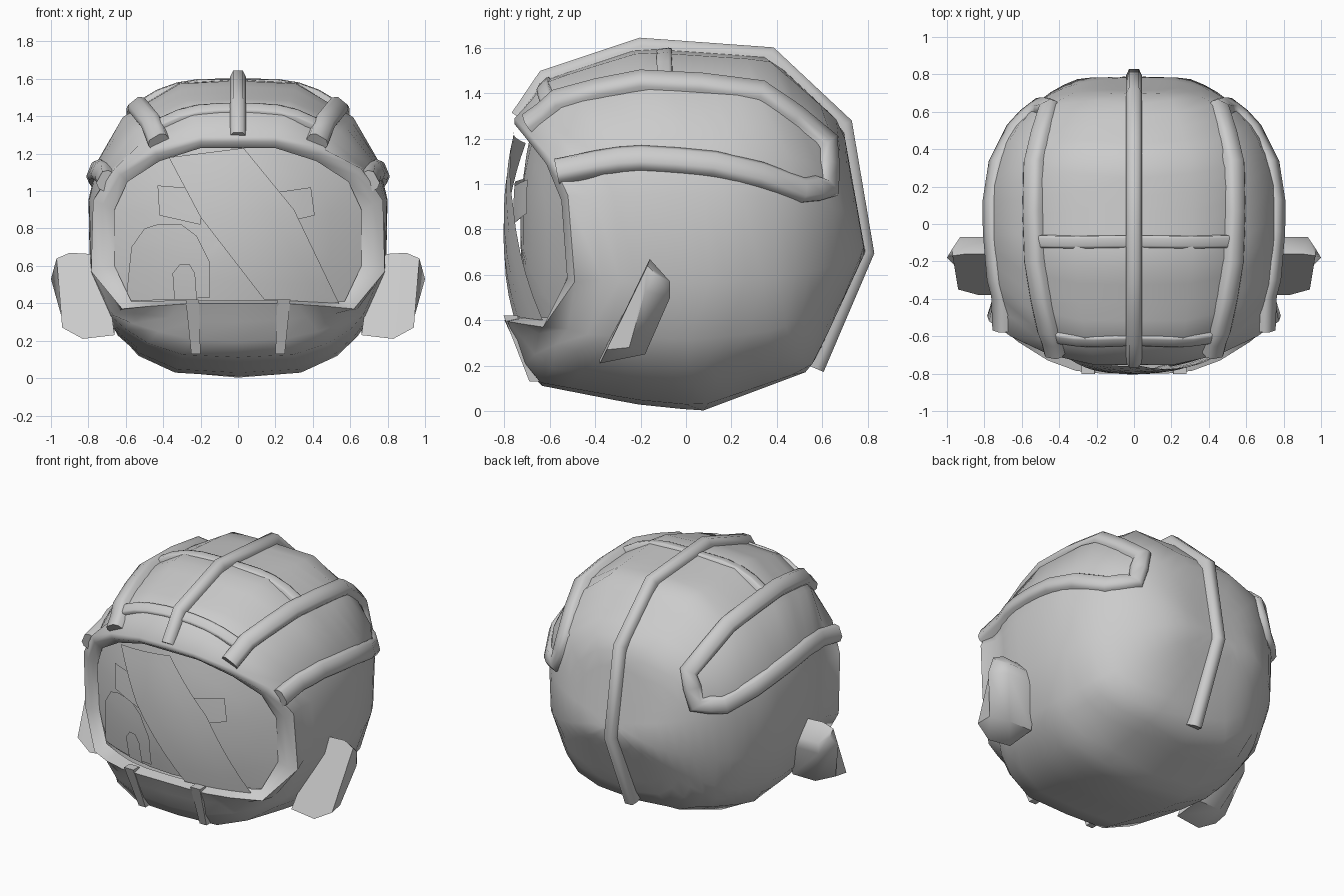
import bpy, bmesh, math
from mathutils import Vector as V

if "Cube" in bpy.data.objects:
    bpy.data.objects.remove(bpy.data.objects["Cube"])

C = V((0, 0, .78))
# centre-line silhouette (y, z) of the helmet shell
PROFILE = [(-.2, 1.6), (.37, 1.56), (.69, 1.26), (.79, .7), (.55, .18), (.07, 0),
           (-.22, .03), (-.68, .12), (-.79, .39), (-1.1, .8), (-.76, 1.27), (-.62, 1.46)]
POLAR = sorted((math.atan2(z - C.z, y) % math.tau, math.hypot(y, z - C.z)) for y, z in PROFILE)
POLAR = [(POLAR[-1][0] - math.tau, POLAR[-1][1])] + POLAR + [(POLAR[0][0] + math.tau, POLAR[0][1])]


def rho(a):
    a %= math.tau
    for (a0, r0), (a1, r1) in zip(POLAR, POLAR[1:]):
        if a0 <= a <= a1:
            # exact hit on the straight segment between the two points
            return r0 * r1 * math.sin(a1 - a0) / (r0 * math.sin(a - a0) + r1 * math.sin(a1 - a))


def project(p):
    """Push a point radially onto the shell surface (flat middle, rounded flanks)."""
    d = V(p) - C
    h = math.hypot(d.y, d.z) / rho(math.atan2(d.z, d.y))
    lo, hi = 0, 20
    for _ in range(40):
        t = (lo + hi) / 2
        q = (max(0, t * abs(d.x) - .15) / .66) ** 2.2 + (t * h) ** 2.2
        lo, hi = (t, hi) if q < 1 else (lo, t)
    return C + d * t


def make(name, verts, faces, angle=40):
    me = bpy.data.meshes.new(name)
    me.from_pydata([tuple(v) for v in verts], [], faces)
    bm = bmesh.new()
    bm.from_mesh(me)
    bmesh.ops.remove_doubles(bm, verts=bm.verts, dist=1e-5)
    bmesh.ops.recalc_face_normals(bm, faces=bm.faces)
    bm.to_mesh(me)
    bm.free()
    ob = bpy.data.objects.new(name, me)
    bpy.context.collection.objects.link(ob)
    bpy.ops.object.select_all(action='DESELECT')
    ob.select_set(True)
    bpy.context.view_layer.objects.active = ob
    bpy.ops.object.shade_smooth_by_angle(angle=math.radians(angle))
    return ob


def loft(name, rings, caps=(), angle=40):
    n = len(rings[0])
    faces = [(r * n + i, r * n + (i + 1) % n, (r + 1) * n + (i + 1) % n, (r + 1) * n + i)
             for r in range(len(rings) - 1) for i in range(n)]
    faces += [tuple(range(c * n, c * n + n)) for c in caps]
    return make(name, [v for r in rings for v in r], faces, angle)


def full_loop(half):
    return [V(p) for p in half] + [V((-x, y, z)) for x, y, z in half[-2:0:-1]]


def sweep(name, path, w, h, sink=.05, side=1):
    """Raised band with a chamfered section following a path on the shell."""
    rings = []
    for i, p in enumerate(path):
        t = (path[min(i + 1, len(path) - 1)] - path[max(i - 1, 0)]).normalized()
        n = p - C
        n = (n - t * n.dot(t)).normalized()
        s = t.cross(n)
        rings.append([p + s * (a * w) + n * b for a, b in
                      ((-1, -sink), (-1, h * .2), (-.6, h), (.6, h), (1, h * .2), (1, -sink))])
    rings = [[V((v.x * side, v.y, v.z)) for v in r] for r in rings]
    return loft(name, rings, (0, len(rings) - 1), 75)


def densify(pts, k):
    pts = [V(p) for p in pts]
    return [a.lerp(b, j / k) for a, b in zip(pts, pts[1:]) for j in range(k)] + [pts[-1]]


# shell with face opening and rolled rim
outer = full_loop([(0, -.75, 1.29), (.2, -.755, 1.29), (.45, -.7, 1.23), (.66, -.6, 1.12), (.775, -.52, .95),
                   (.785, -.49, .57), (.62, -.63, .37), (.46, -.73, .385), (.31, -.785, .395),
                   (.17, -.8, .4), (0, -.8, .4)])
inner = full_loop([(0, -.71, 1.23), (.2, -.71, 1.23), (.42, -.66, 1.16), (.59, -.59, 1.05), (.66, -.54, .9),
                   (.66, -.52, .6), (.57, -.57, .41), (.44, -.64, .413), (.3, -.7, .415),
                   (.17, -.725, .415), (0, -.73, .415)])
lip = [a.lerp(b, .45) + V((0, -.02 if a.z > .5 else 0, 0)) for a, b in zip(outer, inner)]
rings = [inner, lip, outer]
RN = 22
for k in range(1, RN):
    rings.append([project(C + (p - C).normalized().slerp(V((0, 1, 0)), k / RN)) for p in outer])
rings.append([project(C + V((0, 1, 0)))] * len(outer))
loft("helmet_shell", rings, angle=60)


# visor surface
def visor_y(x, z):
    return -.73 + .46 * x * x + .25 * (z - .8) ** 2


def on_visor(x, z, off=0):
    return V((x, visor_y(x, z) - off, z))


vr = []
for s in (1.03, .75, .5, .25, 0):
    vr.append([on_visor(p.x * s, .82 + (p.z - .82) * s) for p in inner])
loft("visor", vr)


def strip(name, left, right, off, k=5):
    """Thin sheet in front of the visor between two (x, z) edges."""
    a = densify([(x, 0, z) for x, z in left], k)
    b = densify([(x, 0, z) for x, z in right], k)
    m = 5
    verts = []
    for p, q in zip(a, b):
        for j in range(m):
            c = p.lerp(q, j / (m - 1))
            verts.append(on_visor(c.x, c.z, off))
    faces = [(r * m + j, r * m + j + 1, r * m + m + j + 1, r * m + m + j)
             for r in range(len(a) - 1) for j in range(m - 1)]
    return make(name, verts, faces)


# reflection sheets on the visor
strip("visor_stripe", [(-.37, 1.18), (-.2, .86), (.14, .42)], [(.03, 1.23), (.3, .9), (.54, .4)], .075)
strip("visor_glint_left", [(-.43, 1.03), (-.42, .87)], [(-.18, 1.01), (-.2, .82)], .05, 2)
strip("visor_glint_right", [(.39, 1.02), (.41, .87)], [(.18, .99), (.2, .82)], .05, 2)
strip("visor_arch_large", [(-.6, .41), (-.57, .7), (-.5, .8), (-.42, .825)],
      [(-.15, .43), (-.15, .62), (-.22, .76), (-.3, .82)], .012, 2)
strip("visor_arch_small", [(-.34, .42), (-.35, .56), (-.31, .61)],
      [(-.22, .42), (-.23, .56), (-.26, .61)], .022, 2)

# central crest
crest = [V((0, y, z)) for y, z in [(-.73, 1.29), (-.62, 1.46), (-.2, 1.6), (.37, 1.56),
                                   (.69, 1.26), (.785, .7), (.565, .19)]]
sweep("centre_crest", crest, .043, .045, .07)

# U-shaped side bands, mirrored
band = [(.43, -.7, 1.27), (.49, -.6, 1.4), (.54, -.2, 1.46), (.54, .33, 1.41), (.46, .63, 1.19),
        (.5, .61, .98), (.6, .48, .96), (.74, .12, 1.08), (.76, -.2, 1.12), (.75, -.4, 1.11)]
for side, label in ((1, "right"), (-1, "left")):
    path = [project(p) for p in densify(band, 2)] + [V((.715, -.57, 1.06))]
    path[0] = V((.43, -.7, 1.27))
    sweep("side_band_" + label, path, .056, .03, .06, side)

# low cross bands over the top
for label, y, z in (("middle", -.09, 1.55), ("front", -.6, 1.42)):
    path = [project((x / 10, y, z - .004 * x * x)) for x in range(-5, 6)]
    sweep("cross_band_" + label, path, .033, .006)

# ear pods, mirrored
base = [(.66, -.38, .23), (.66, -.18, .25), (.72, -.07, .5), (.72, -.07, .57), (.72, -.16, .66)]
mid = [(.83, -.38, .21), (.83, -.18, .25), (.93, -.07, .5), (.93, -.07, .57), (.9, -.16, .67)]
tip = [(.94, -.35, .27), (.93, -.25, .28), (1, -.18, .53), (.97, -.13, .6), (.97, -.17, .64)]
for s, label in ((1, "right"), (-1, "left")):
    loft("ear_pod_" + label, [[V((x * s, y, z)) for x, y, z in r] for r in (base, mid, tip)], (0, 2), 50)

# chin slats
for s, label in ((1, "right"), (-1, "left")):
    slat = [[V((s * x, y + d, z)) for x, d in ((x0, 0), (x1, 0), (x1, .06), (x0, .06))]
            for x0, x1, y, z in ((.21, .28, -.803, .42), (.2, .25, -.69, .13))]
    loft("chin_slat_" + label, slat, (0, 1), 30)
